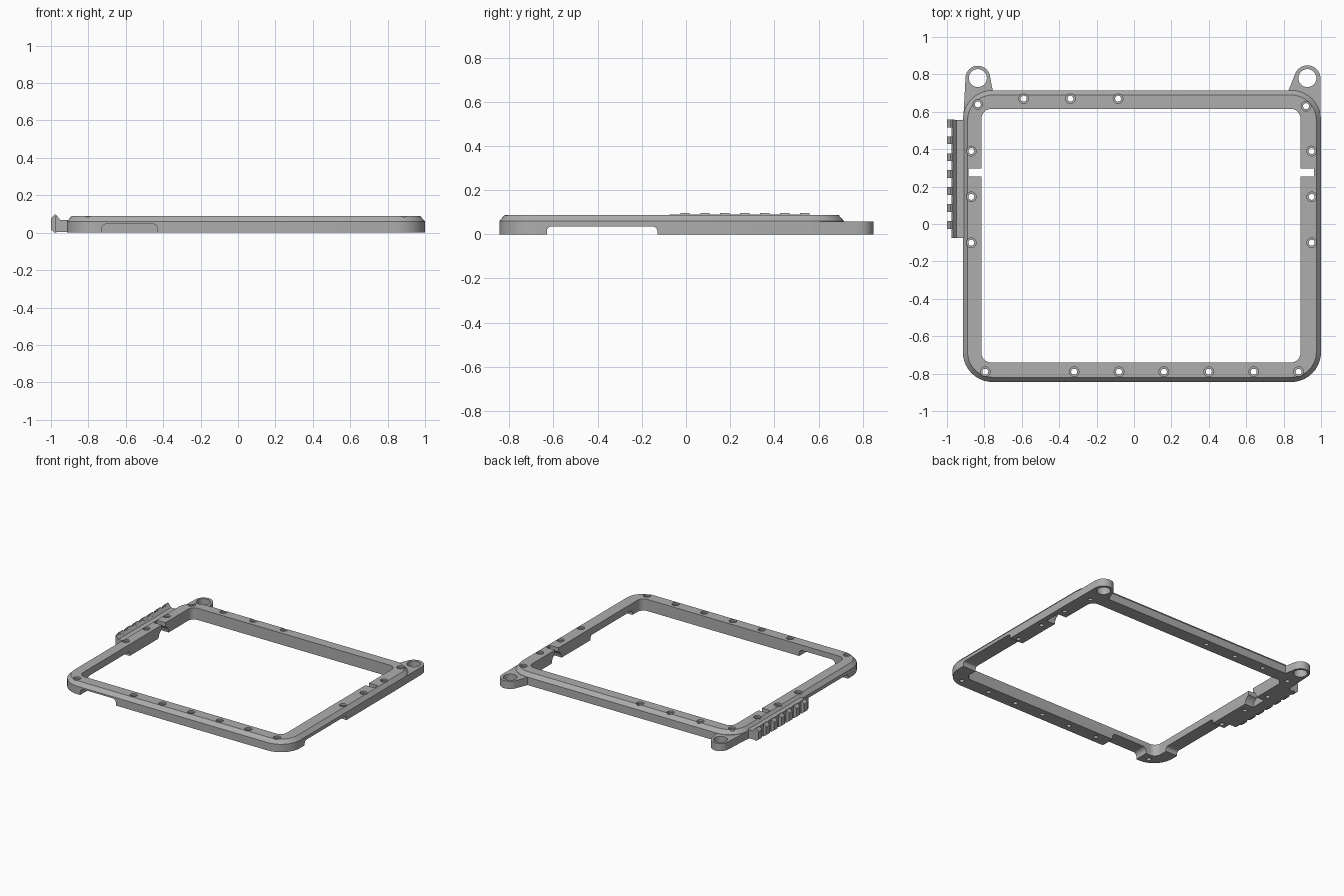
import bpy, bmesh, math
from mathutils import Matrix

cube = bpy.data.objects.get("Cube")
if cube:
    bpy.data.objects.remove(cube)

grey = bpy.data.materials.new("mid grey")
grey.use_nodes = True
grey.diffuse_color = (0.42, 0.42, 0.42, 1)
grey.node_tree.nodes["Principled BSDF"].inputs["Base Color"].default_value = grey.diffuse_color


def make(name, bm):
    bmesh.ops.recalc_face_normals(bm, faces=bm.faces)
    mesh = bpy.data.meshes.new(name)
    bm.to_mesh(mesh)
    bm.free()
    mesh.materials.append(grey)
    ob = bpy.data.objects.new(name, mesh)
    bpy.context.collection.objects.link(ob)
    return ob


def arc(cx, cy, r, a0, a1, n=10):
    return [(cx + r * math.cos(math.radians(a0 + (a1 - a0) * i / n)),
             cy + r * math.sin(math.radians(a0 + (a1 - a0) * i / n))) for i in range(n + 1)]


def rounded(x0, x1, y0, y1, r):
    return (arc(x1 - r, y1 - r, r, 0, 90) + arc(x0 + r, y1 - r, r, 90, 180)
            + arc(x0 + r, y0 + r, r, 180, 270) + arc(x1 - r, y0 + r, r, 270, 360))


def prism(name, outline, lo, hi, place=lambda u, v, w: (u, v, w)):
    """Extrude a flat outline from lo to hi; place maps it to world axes."""
    bm = bmesh.new()
    a, b = ([bm.verts.new(place(u, v, w)) for u, v in outline] for w in (lo, hi))
    bm.faces.new(a)
    bm.faces.new(b)
    for i in range(len(a)):
        j = (i + 1) % len(a)
        bm.faces.new((a[i], a[j], b[j], b[i]))
    return make(name, bm)


def along_x(u, v, w):
    return (w, u, v)


def along_y(u, v, w):
    return (u, w, v)


def cylinder(name, x, y, r, lo, hi, sides=24):
    bm = bmesh.new()
    bmesh.ops.create_cone(bm, cap_ends=True, segments=sides, radius1=r, radius2=r, depth=hi - lo,
                          matrix=Matrix.Translation((x, y, (lo + hi) / 2)))
    return make(name, bm)


def combine(target, tool, operation):
    """Apply a boolean and discard the tool object."""
    mod = target.modifiers.new("bool", 'BOOLEAN')
    mod.operation, mod.solver, mod.object = operation, 'EXACT', tool
    deps = bpy.context.evaluated_depsgraph_get()
    mesh = bpy.data.meshes.new_from_object(target.evaluated_get(deps))
    target.modifiers.clear()
    target.data = mesh
    bpy.data.objects.remove(tool)


# Rectangular frame with a chamfered outer top edge
bm = bmesh.new()
outer = (-0.915, 1.0, -0.845, 0.715)
top = (-0.89, 0.975, -0.82, 0.69)
opening = (-0.815, 0.89, -0.74, 0.615)
rings = []
for box, r, z in ((outer, 0.16, 0), (outer, 0.16, 0.06), (top, 0.135, 0.088),
                  (opening, 0.05, 0.088), (opening, 0.05, 0)):
    rings.append([bm.verts.new((x, y, z)) for x, y in rounded(*box, r)])
for k, a in enumerate(rings):
    b = rings[(k + 1) % len(rings)]
    for i in range(len(a)):
        j = (i + 1) % len(a)
        bm.faces.new((a[i], a[j], b[j], b[i]))
frame = make("frame", bm)

# Ring-shaped ears at the two back corners
right_ear = arc(-0.835, 0.78, 0.066, 15, 175, 20) + [
    (-0.913, 0.55), (-0.83, 0.55), (-0.81, 0.63), (-0.75, 0.65), (-0.755, 0.712)]
left_ear = [(0.998, 0.55), (0.998, 0.78)] + arc(0.927, 0.778, 0.07, 5, 155, 20) + [
    (0.825, 0.712), (0.825, 0.65), (0.91, 0.62), (0.92, 0.55)]
for outline, x in ((right_ear, -0.835), (left_ear, 0.927)):
    combine(frame, prism("ear", outline, 0, 0.058), 'UNION')
    combine(frame, cylinder("ear_hole", x, 0.78, 0.048, -0.1, 0.2, 40), 'DIFFERENCE')

# Side cable openings, front slot and inner notches
side_cut = [(-0.63, -0.1), (-0.13, -0.1)] + arc(-0.15, 0.015, 0.02, 0, 90, 6) + arc(-0.61, 0.015, 0.02, 90, 180, 6)
combine(frame, prism("side_cut", side_cut, -1.2, 1.2, along_x), 'DIFFERENCE')
front_cut = [(-0.73, -0.1), (-0.43, -0.1)] + arc(-0.46, 0.018, 0.03, 0, 90, 6) + arc(-0.70, 0.018, 0.03, 90, 180, 6)
combine(frame, prism("front_cut", front_cut, -1.0, -0.7, along_y), 'DIFFERENCE')
for lo, hi in ((-0.885, -0.78), (0.85, 0.963)):
    notch = [(lo, 0.253), (hi, 0.253), (hi, 0.297), (lo, 0.297)]
    combine(frame, prism("notch", notch, -0.1, 0.2), 'DIFFERENCE')
    arch = [(0.335, -0.1)] + arc(0.275, 0, 0.06, 0, 180, 16) + [(0.215, -0.1)]
    combine(frame, prism("arch", arch, lo, hi, along_x), 'DIFFERENCE')

# Counterbored screw holes
screws = [(x, 0.67) for x in (-0.59, -0.34, -0.085)]
screws += [(-0.32 + 0.24 * i, -0.79) for i in range(5)]
screws += [(x, y) for x in (-0.87, 0.95) for y in (0.39, 0.145, -0.10)]
screws += [(-0.835, 0.64), (0.92, 0.63), (-0.795, -0.79), (0.88, -0.79)]
for x, y in screws:
    combine(frame, cylinder("hole", x, y, 0.016, -0.1, 0.2), 'DIFFERENCE')
    combine(frame, cylinder("counterbore", x, y, 0.026, 0.075, 0.2), 'DIFFERENCE')

# Accessory rail: stem, flared spine and evenly spaced teeth
spine = [(-0.905, 0.004), (-0.905, 0.068), (-0.95, 0.068), (-0.968, 0.089),
         (-0.975, 0.089), (-0.975, 0.004)]
rail = prism("rail_spine", spine, -0.075, 0.557, along_y)
tooth = [(-0.96, 0.015), (-0.972, 0), (-0.98, 0), (-1.0, 0.016), (-1.0, 0.076),
         (-0.98, 0.096), (-0.972, 0.096), (-0.96, 0.08)]
parts = [frame, rail]
for i in range(7):
    y = -0.005 + 0.0905 * i
    parts.append(prism("rail_tooth", tooth, y - 0.021, y + 0.021, along_y))

# Smooth the curved walls, keep the edges crisp
bpy.ops.object.select_all(action='DESELECT')
for ob in parts:
    ob.select_set(True)
bpy.context.view_layer.objects.active = frame
bpy.ops.object.shade_smooth_by_angle(angle=math.radians(25))
